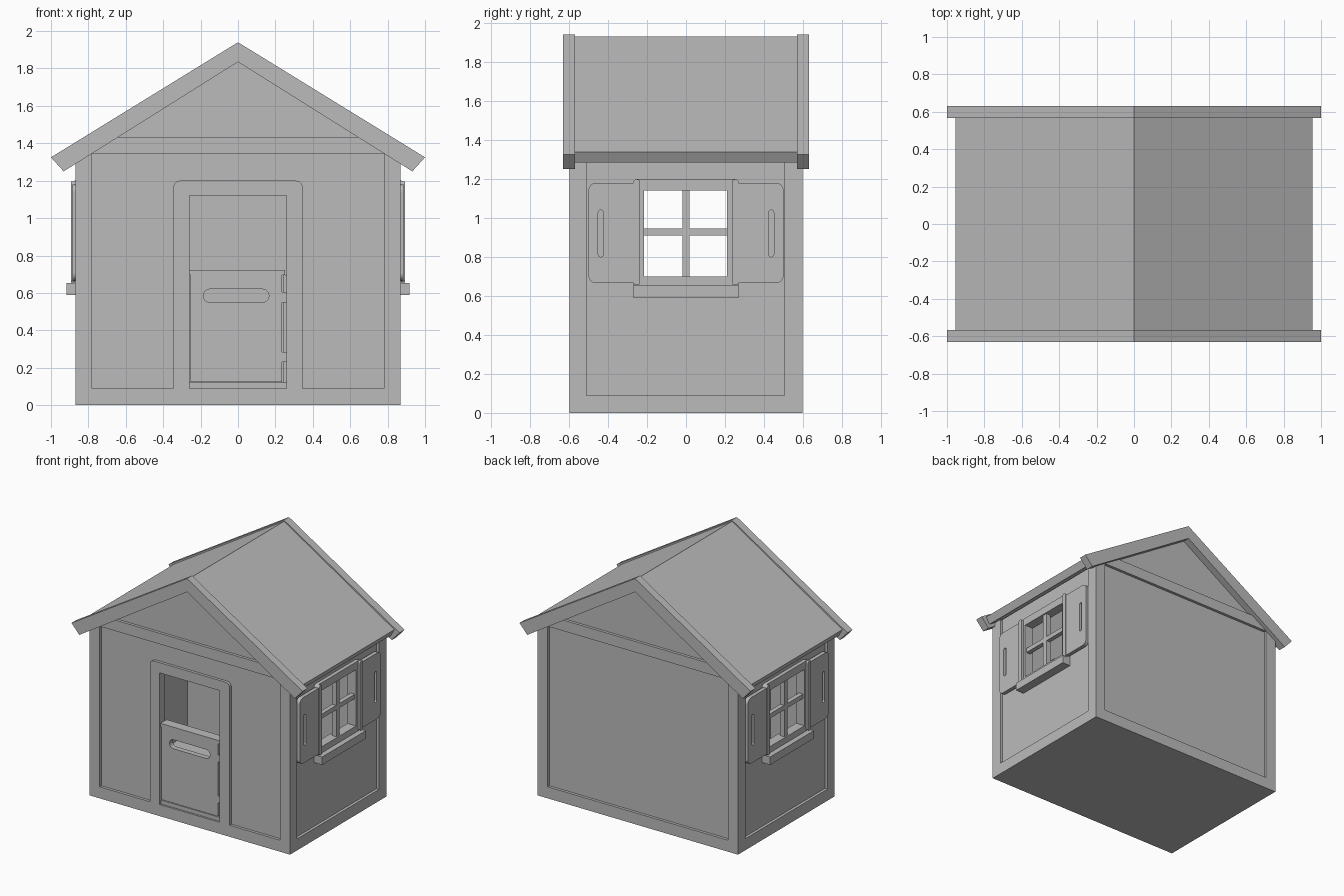
import bpy, bmesh, math
from mathutils import Vector

cube = bpy.data.objects.get("Cube")
if cube:
    bpy.data.objects.remove(cube, do_unlink=True)

# One plain grey for the whole house
grey = bpy.data.materials.new("plain_grey")
grey.use_nodes = True
grey.diffuse_color = (0.5, 0.5, 0.5, 1)
grey.node_tree.nodes["Principled BSDF"].inputs["Base Color"].default_value = (0.5, 0.5, 0.5, 1)


def rect(x0, x1, z0, z1, radii=(0, 0, 0, 0)):
    """Rectangle loop; radii start bottom left and run anticlockwise."""
    corners = ((x0, z0, 1, 1), (x1, z0, -1, 1), (x1, z1, -1, -1), (x0, z1, 1, -1))
    loop = []
    for i, (x, z, sx, sz) in enumerate(corners):
        r = radii[i]
        if not r:
            loop.append((x, z))
            continue
        for k in range(7):
            a = math.pi + i * math.pi / 2 + k * math.pi / 12
            loop.append((x + r * (sx + math.cos(a)), z + r * (sz + math.sin(a))))
    return loop


def mirrored(half):
    """Closed outline from its right half, listed bottom to top."""
    return half + [(-x, z) for x, z in reversed(half) if x > 0]


def plate(name, loops, axis, a, b):
    """Extrude an outline (with holes) along 'x' or 'y' from a to b."""
    curve = bpy.data.curves.new(name, "CURVE")
    curve.dimensions = "2D"
    curve.fill_mode = "BOTH"
    curve.extrude = abs(b - a) / 2
    for loop in loops:
        s = curve.splines.new("POLY")
        s.points.add(len(loop) - 1)
        for p, (u, v) in zip(s.points, loop):
            p.co = (u, v, 0, 1)
        s.use_cyclic_u = True
    temp = bpy.data.objects.new(name + "_outline", curve)
    mesh = bpy.data.meshes.new_from_object(temp)
    bpy.data.objects.remove(temp)
    bpy.data.curves.remove(curve)
    mid = (a + b) / 2
    for v in mesh.vertices:
        u, w, d = v.co
        v.co = Vector((u, mid - d, w)) if axis == "y" else Vector((mid + d, u, w))
    bm = bmesh.new()
    bm.from_mesh(mesh)
    bmesh.ops.remove_doubles(bm, verts=bm.verts, dist=0.0001)
    bmesh.ops.recalc_face_normals(bm, faces=bm.faces)
    bm.to_mesh(mesh)
    bm.free()
    for p in mesh.polygons:
        p.use_smooth = False
    mesh.materials.clear()
    mesh.materials.append(grey)
    mesh.name = name
    ob = bpy.data.objects.new(name, mesh)
    bpy.context.collection.objects.link(ob)
    return ob


W, D = 0.868, 0.597          # outer half width and half depth
RECESS, WALL = 0.022, 0.045  # depth of the recessed panels and of the wall

# Floor
plate("floor", [rect(-W, W, 0, 0.05)], "y", -D, D)

# End walls: recessed gable panel behind a frame of posts, base and beam
gable = mirrored([(W - RECESS, 0), (W - RECESS, 1.325), (0, 1.855)])
frame = mirrored([(W, 0), (W, 1.305), (0.667, 1.43)])
door_hole = rect(-0.26, 0.26, 0.09, 1.12)
for side, s in (("front", -1), ("back", 1)):
    holes = [door_hole] if s < 0 else []
    plate(side + "_wall_panel", [gable] + holes, "y", s * (D - RECESS), s * (D - WALL))
    plate(side + "_wall_frame", [frame, rect(-0.78, 0.78, 0.09, 1.345)],
          "y", s * D, s * (D - RECESS))

# Door surround, half door, ledge and hinges
plate("door_surround", [rect(-0.345, 0.345, 0.09, 1.2, (0, 0, 0.035, 0.035)), door_hole],
      "y", -D, -0.53)
door_slot = rect(-0.185, 0.165, 0.55, 0.62, (0.034,) * 4)
plate("half_door", [rect(-0.255, 0.235, 0.125, 0.695), door_slot], "y", -0.582, -0.54)
plate("door_ledge", [rect(-0.26, 0.25, 0.695, 0.722)], "y", -0.588, -0.51)
plate("door_threshold", [rect(-0.26, 0.26, 0.09, 0.12)], "y", -0.582, -0.54)
plate("door_jamb", [rect(0.24, 0.26, 0.12, 0.695)], "y", -0.57, -0.54)
for name, z in (("upper_hinge", 0.55), ("lower_hinge", 0.23)):
    plate(name, [rect(0.235, 0.258, z, z + 0.055)], "y", -0.582, -0.56)

# Side walls with windows and shutters
opening = rect(-0.215, 0.21, 0.7, 1.14)
for side, s in (("left", 1), ("right", -1)):
    plate(side + "_wall_panel", [rect(-D + RECESS, D - RECESS, 0, 1.33), opening],
          "x", s * (W - RECESS), s * (W - WALL))
    posts = [(-D, 0), (D, 0), (D, 1.32), (0.505, 1.32),
             (0.505, 0.09), (-0.51, 0.09), (-0.51, 1.32), (-D, 1.32)]
    plate(side + "_wall_frame", [posts], "x", s * W, s * (W - RECESS))
    plate(side + "_window_frame",
          [rect(-0.27, 0.27, 0.65, 1.2, (0, 0, 0.03, 0.03)), opening], "x", s * 0.875, s * 0.8)
    plate(side + "_window_post", [rect(-0.018, 0.018, 0.7, 1.14)], "x", s * 0.865, s * 0.825)
    plate(side + "_window_bar", [rect(-0.215, 0.21, 0.91, 0.945)], "x", s * 0.863, s * 0.827)
    plate(side + "_window_sill", [rect(-0.27, 0.27, 0.59, 0.652)], "x", s * 0.917, s * 0.84)
    # Shutters mirrored about the window
    for end, e in (("back", 1), ("front", -1)):
        shutter = rect(0.25, 0.5, 0.665, 1.18, (0, 0.04, 0.04, 0))
        slot = rect(0.425, 0.45, 0.8, 1.04, (0.012,) * 4)
        bar = rect(0.235, 0.27, 0.655, 1.197, (0.015,) * 4)

        def flip(loop):
            return [(e * y, z) for y, z in loop]
        plate(f"{side}_{end}_shutter", [flip(shutter), flip(slot)], "x", s * 0.885, s * 0.855)
        plate(f"{side}_{end}_shutter_hinge", [flip(bar)], "x", s * 0.892, s * 0.85)

# Roof and gable boards
plate("roof", [[(0.925, 1.285), (0.955, 1.338), (0, 1.93),
                (-0.955, 1.338), (-0.925, 1.285), (0, 1.858)]], "y", -0.57, 0.57)
board = [(0.932, 1.25), (1, 1.325), (0, 1.94), (-1, 1.325), (-0.932, 1.25), (0, 1.835)]
for side, s in (("front", -1), ("back", 1)):
    plate(side + "_gable_board", [board], "y", s * 0.568, s * 0.63)
